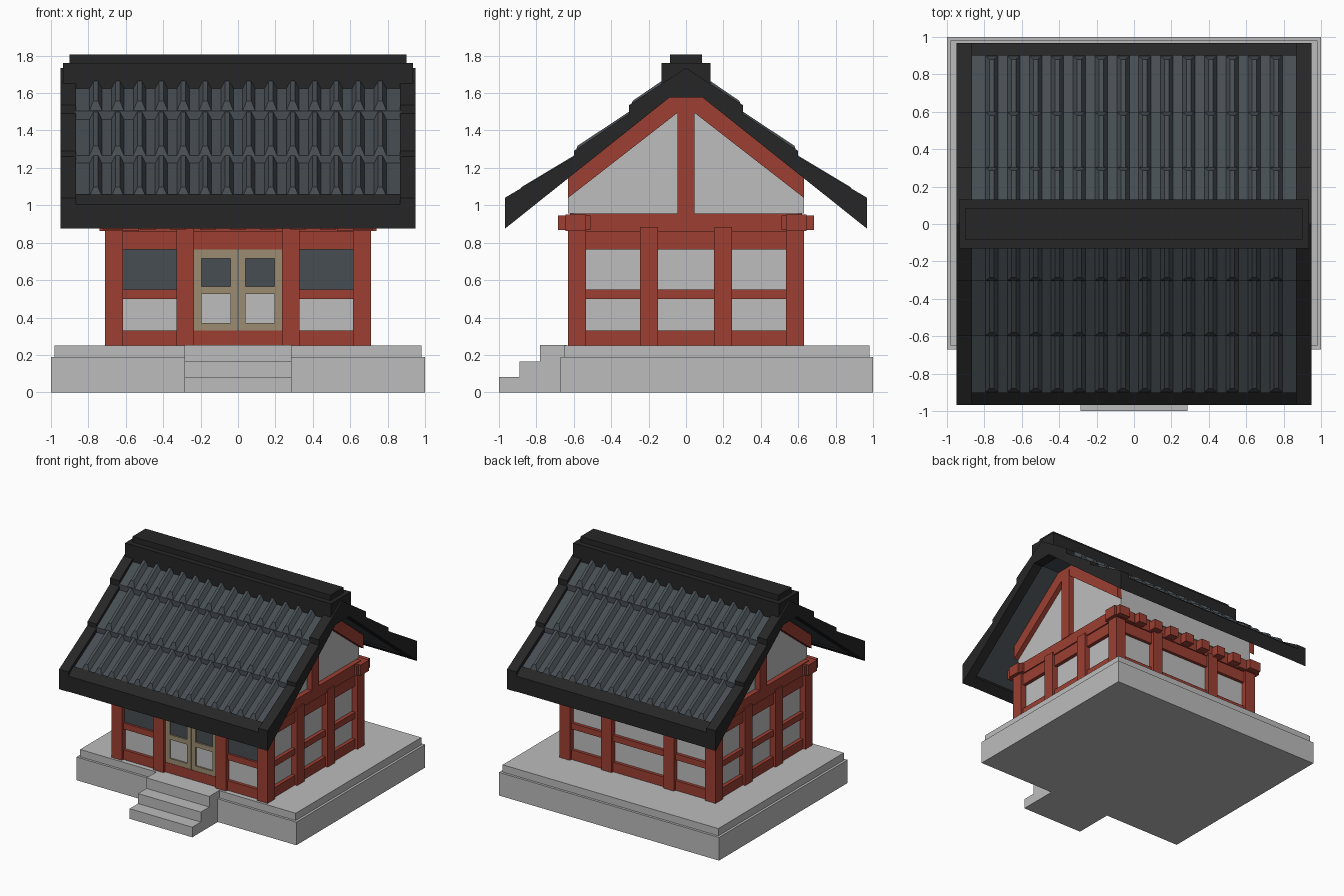
import bpy, bmesh

if "Cube" in bpy.data.objects:
    bpy.data.objects.remove(bpy.data.objects["Cube"])


def material(name, rgb):
    lin = [((c / 255 + 0.055) / 1.055) ** 2.4 if c > 10 else c / 255 / 12.92 for c in rgb]
    m = bpy.data.materials.new(name)
    m.diffuse_color = (*lin, 1)
    m.use_nodes = True
    m.node_tree.nodes["Principled BSDF"].inputs["Base Color"].default_value = m.diffuse_color
    return m


STONE = material("pale_stone", (188, 188, 188))
PLASTER = material("pale_plaster", (190, 190, 190))
RED = material("red_timber", (156, 63, 50))
BLACK = material("black_trim", (38, 38, 38))
SLATE = material("slate_tile", (70, 77, 82))
WOOD = material("tan_wood", (155, 140, 114))


def finish(name, bm, mat):
    bmesh.ops.recalc_face_normals(bm, faces=bm.faces)
    me = bpy.data.meshes.new(name)
    bm.to_mesh(me)
    bm.free()
    me.materials.append(mat)
    ob = bpy.data.objects.new(name, me)
    bpy.context.collection.objects.link(ob)
    return ob


def hexa(bm, lower, upper):
    """Solid between two matching polygons."""
    a = [bm.verts.new(p) for p in lower]
    b = [bm.verts.new(p) for p in upper]
    bm.faces.new(a)
    bm.faces.new(b)
    n = len(a)
    for i in range(n):
        j = (i + 1) % n
        bm.faces.new((a[i], a[j], b[j], b[i]))


def boxes(name, mat, specs):
    """One object from (x0, x1, y0, y1, z0, z1) boxes."""
    bm = bmesh.new()
    for x0, x1, y0, y1, z0, z1 in specs:
        ring = [(x0, y0), (x1, y0), (x1, y1), (x0, y1)]
        hexa(bm, [(x, y, z0) for x, y in ring], [(x, y, z1) for x, y in ring])
    return finish(name, bm, mat)


def prisms(name, mat, profiles, spans):
    """Extrude (y, z) profiles along x over each span."""
    bm = bmesh.new()
    for pts in profiles:
        for x0, x1 in spans:
            hexa(bm, [(x0, y, z) for y, z in pts], [(x1, y, z) for y, z in pts])
    return finish(name, bm, mat)


def both(pts):
    """Close a right half profile (outer points, top to bottom) by mirroring in y."""
    return pts + [(-y, z) for y, z in reversed(pts) if y > 0]


def span(s, a, b):
    return (a, b) if s > 0 else (-b, -a)


SIDES = (-1, 1)

# Stone platform and steps
boxes("platform_base", STONE, [(-1, 1, -0.67, 1, 0, 0.19)])
boxes("platform_top", STONE, [(-0.98, 0.98, -0.65, 0.98, 0.19, 0.25)])
boxes("front_steps", STONE, [(-0.285, 0.285, -1, -0.64, 0, 0.083),
                             (-0.285, 0.285, -0.89, -0.64, 0.083, 0.165),
                             (-0.285, 0.285, -0.78, -0.64, 0.165, 0.252)])

# Plaster walls and gable
boxes("plaster_walls", PLASTER, [(-0.66, 0.66, -0.585, 0.585, 0.25, 0.96)])
prisms("gable_walls", PLASTER, [[(0.63, 0.955), (0.63, 1.15), (0.09, 1.58),
                                 (-0.09, 1.58), (-0.63, 1.15), (-0.63, 0.955)]], [(-0.66, 0.66)])

# Posts on all four sides
posts = []
for s in SIDES:
    for t in SIDES:
        posts.append((*span(s, 0.615, 0.71), *span(t, 0.535, 0.63), 0.25, 0.885))
        posts.append((*span(s, 0.235, 0.33), *span(t, 0.54, 0.63), 0.25, 0.885))
        posts.append((*span(s, 0.62, 0.71), *span(t, 0.15, 0.245), 0.25, 0.885))
boxes("wall_posts", RED, posts)

# Horizontal rails and top beams
rails = []
for s in SIDES:
    for z0, z1, out in ((0.25, 0.33, 0), (0.5, 0.55, 0), (0.765, 0.86, 0), (0.86, 0.955, 0.01)):
        rails.append((*span(s, 0.63, 0.69 + out), -0.6, 0.6, z0, z1))
        if s < 0 and z0 == 0.5:      # leave the doorway open
            for t in SIDES:
                rails.append((*span(t, 0.28, 0.65), -0.61, -0.55, z0, z1))
        else:
            rails.append((-0.65, 0.65, *span(s, 0.55, 0.61 + out), z0, z1))
boxes("wall_rails", RED, rails)

# Crossed brackets at the corners and beam ends under the eaves
ends = []
for s in SIDES:
    for t in SIDES:
        ends.append((*span(s, 0.615, 0.72), *span(t, 0.51, 0.685), 0.867, 0.945))
        ends.append((*span(s, 0.53, 0.74), *span(t, 0.535, 0.645), 0.862, 0.95))
    for i in range(7):
        x = (i - 3) * 0.16
        ends.append((x - 0.04, x + 0.04, *span(s, 0.58, 0.685), 0.867, 0.945))
boxes("eave_brackets", RED, ends)

# Gable timber: sloping rafters and king post
rafters = [[(t * 0.63, 1.04), (t * 0.63, 1.15), (t * 0.09, 1.58), (0, 1.58), (0, 1.53)]
           for t in SIDES]
prisms("gable_rafters", RED, rafters, [span(s, 0.65, 0.70) for s in SIDES])
boxes("king_posts", RED, [(*span(s, 0.65, 0.705), -0.045, 0.045, 0.95, 1.55) for s in SIDES])

# Front windows
boxes("front_windows", SLATE, [(*span(s, 0.33, 0.615), -0.593, -0.58, 0.55, 0.765)
                               for s in SIDES])

# Double door: frames, dark upper panes, pale lower panels
frame, panes, panels = [], [], []
for s in SIDES:
    for a, b, z0, z1 in ((0.003, 0.04, 0.33, 0.765), (0.195, 0.235, 0.33, 0.765),
                         (0.04, 0.195, 0.33, 0.37), (0.04, 0.195, 0.525, 0.565),
                         (0.04, 0.195, 0.715, 0.765)):
        frame.append((*span(s, a, b), -0.607, -0.58, z0, z1))
    panes.append((*span(s, 0.04, 0.195), -0.595, -0.586, 0.565, 0.715))
    panels.append((*span(s, 0.04, 0.195), -0.595, -0.586, 0.37, 0.525))
boxes("door_frames", WOOD, frame)
boxes("door_panes", SLATE, panes)
boxes("door_panels", PLASTER, panels)

# Roof slab with three stepped courses
COURSES = [((0.9, 1.045), (0.6, 1.225)), ((0.6, 1.265), (0.305, 1.46)),
           ((0.305, 1.505), (0.1, 1.645))]
slab = [(0.095, 1.585), (0.93, 0.92), (0.93, 1.02)] + [p for c in COURSES for p in c]
prisms("roof_slab", SLATE, [both(slab)], [(-0.87, 0.87)])

# Raised tile ribs on every course
bm = bmesh.new()
for t in SIDES:
    for (y0, z0), (y1, z1) in COURSES:
        slope = (z1 - z0) / (y1 - y0)
        ya = y0 - 0.02
        for i in range(14):
            x = (i - 6.5) * 0.117
            section = [(-0.036, 0, -0.005), (-0.012, 1, 0.04), (0.012, 1, 0.04), (0.036, 0, -0.005)]
            low = [(x + dx, t * (ya if top else y0), z0 + (slope * (ya - y0) if top else 0) + dz)
                   for dx, top, dz in section]
            high = [(x + dx, t * y1, z1 + dz) for dx, top, dz in section]
            hexa(bm, low, high)
finish("tile_ribs", bm, SLATE)

# Black stepped verges at both ends of the roof
verge = [(0.09, 1.575), (0.968, 0.875), (0.968, 1.04), (0.6, 1.26), (0.6, 1.29),
         (0.305, 1.49), (0.305, 1.535), (0.13, 1.65), (0, 1.735)]
prisms("roof_verges", BLACK, [both(verge)], [span(s, 0.865, 0.948) for s in SIDES])

# Black eave boards along front and back
eave = [(0.9, 0.93), (0.967, 0.877), (0.967, 1.005), (0.9, 1.06)]
prisms("eave_boards", BLACK, [[(t * y, z) for y, z in eave] for t in SIDES], [(-0.87, 0.87)])

# Ridge beam and cap
boxes("ridge_beam", BLACK, [(-0.935, 0.935, -0.13, 0.13, 1.6, 1.76)])
boxes("ridge_cap", BLACK, [(-0.9, 0.9, -0.085, 0.085, 1.76, 1.805)])
